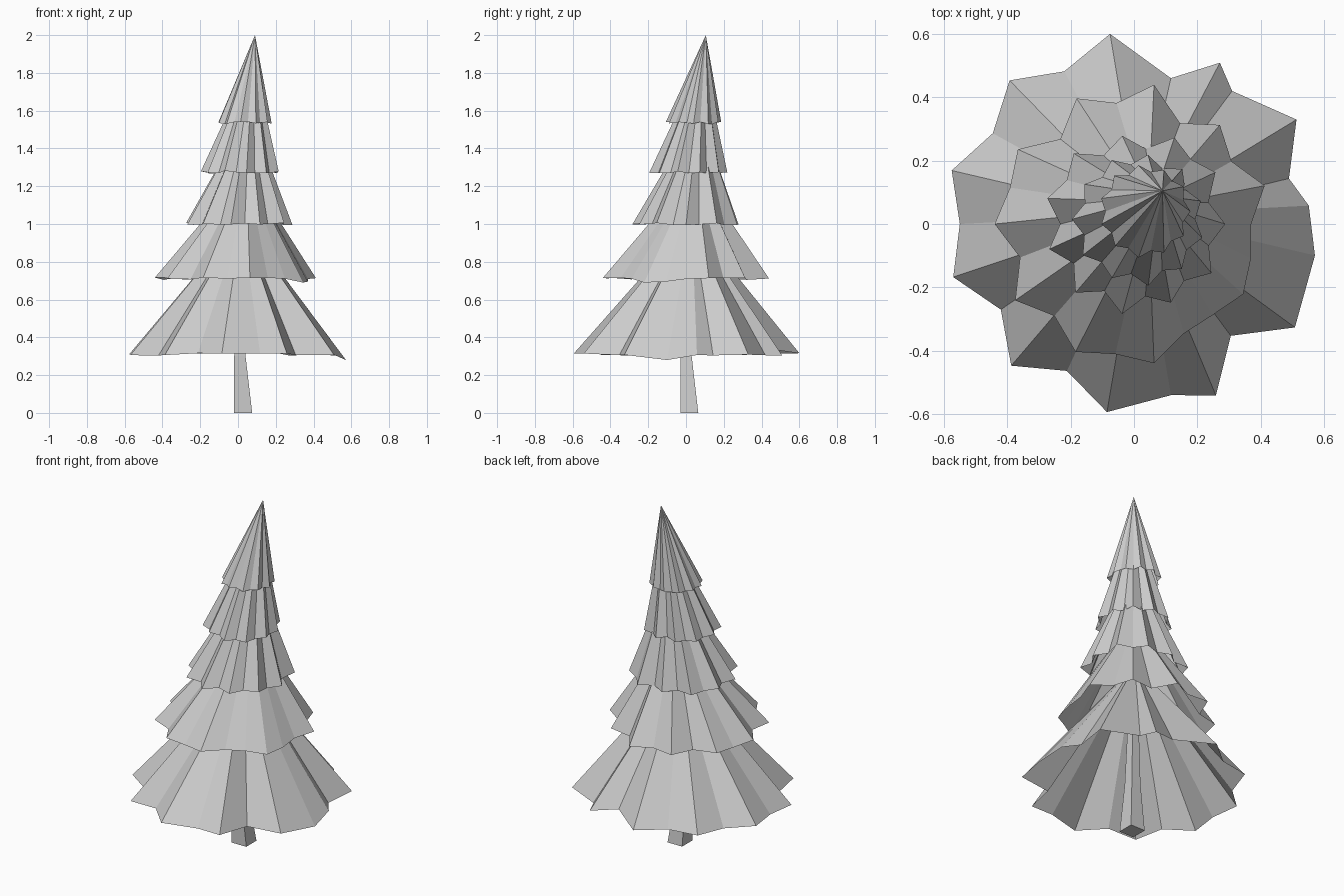
import bpy, math, random

if "Cube" in bpy.data.objects:
    bpy.data.objects.remove(bpy.data.objects["Cube"])

random.seed(4)
N = 22  # rim points per tier: 11 tips and 11 notches


def make(name, verts, faces):
    mesh = bpy.data.meshes.new(name)
    mesh.from_pydata(verts, [], faces)
    ob = bpy.data.objects.new(name, mesh)
    bpy.context.collection.objects.link(ob)
    return ob


def tier(name, z, apex, radii, phase=0, centre=(0, 0), drops={}, turns={}):
    """Open pleated cone; drops lowers and turns (degrees) swings single rim points."""
    verts = []
    for k, r in enumerate(radii):
        a = (k + phase) * math.tau / N + math.radians(turns.get(k, 0))
        dz = drops.get(k, random.uniform(-0.007, 0.007))
        verts.append((centre[0] + r * math.cos(a), centre[1] + r * math.sin(a), z + dz))
    verts.append(apex)
    make(name, verts, [(k, (k + 1) % N, N) for k in range(N)])


def pleats(tip, notch):
    return [(notch if k % 2 else tip) * random.uniform(0.98, 1.02) for k in range(N)]


# Branch tiers, bottom to top, each turned half a pleat
tier("branches_bottom", 0.31, (0.02, 0.03, 1.02),
     [.555, .51, .61, .522, .577, .475, .605, .53, .6, .53, .6,
      .55, .595, .5, .592, .51, .6, .553, .6, .467, .604, .58],
     drops={21: -0.03, 5: 0.025},
     turns={0: 6, 3: 4.5, 4: -3.5, 5: -6, 6: -1, 17: 4, 18: 1, 21: 6.5})
tier("branches_lower", 0.71, (0.045, 0.05, 1.29),
     [.43, .366, .414, .35, .444, .386, .436, .355, .436, .408, .44,
      .375, .446, .384, .444, .415, .444, .38, .38, .41, .385, .37],
     phase=1, drops={19: -0.02, 20: -0.015})
tier("branches_middle", 1.0, (0.06, 0.07, 1.6),
     [.285, .242, .302, .27, .3, .24, .281, .238, .295, .256, .288,
      .236, .282, .23, .287, .233, .287, .231, .273, .237, .287, .243], centre=(0.003, 0))
tier("branches_upper", 1.275, (0.08, 0.09, 1.88), pleats(.208, .176), 1, (0.015, 0.015))
tier("branches_top", 1.535, (0.09, 0.105, 2.0), pleats(.146, .126), 0, (0.035, 0.04))

# Square trunk, flared at the foot on two sides
verts, faces = [], []
for z, x0, x1, y0, y1 in [(0, -.02, .075, -.03, .065), (.3, -.02, .04, -.03, .03),
                          (.9, 0, .03, 0, .03)]:
    verts += [(x0, y0, z), (x1, y0, z), (x1, y1, z), (x0, y1, z)]
for r in (0, 4):
    faces += [(r + i, r + (i + 1) % 4, r + 4 + (i + 1) % 4, r + 4 + i) for i in range(4)]
make("trunk", verts, faces + [(3, 2, 1, 0), (8, 9, 10, 11)])
